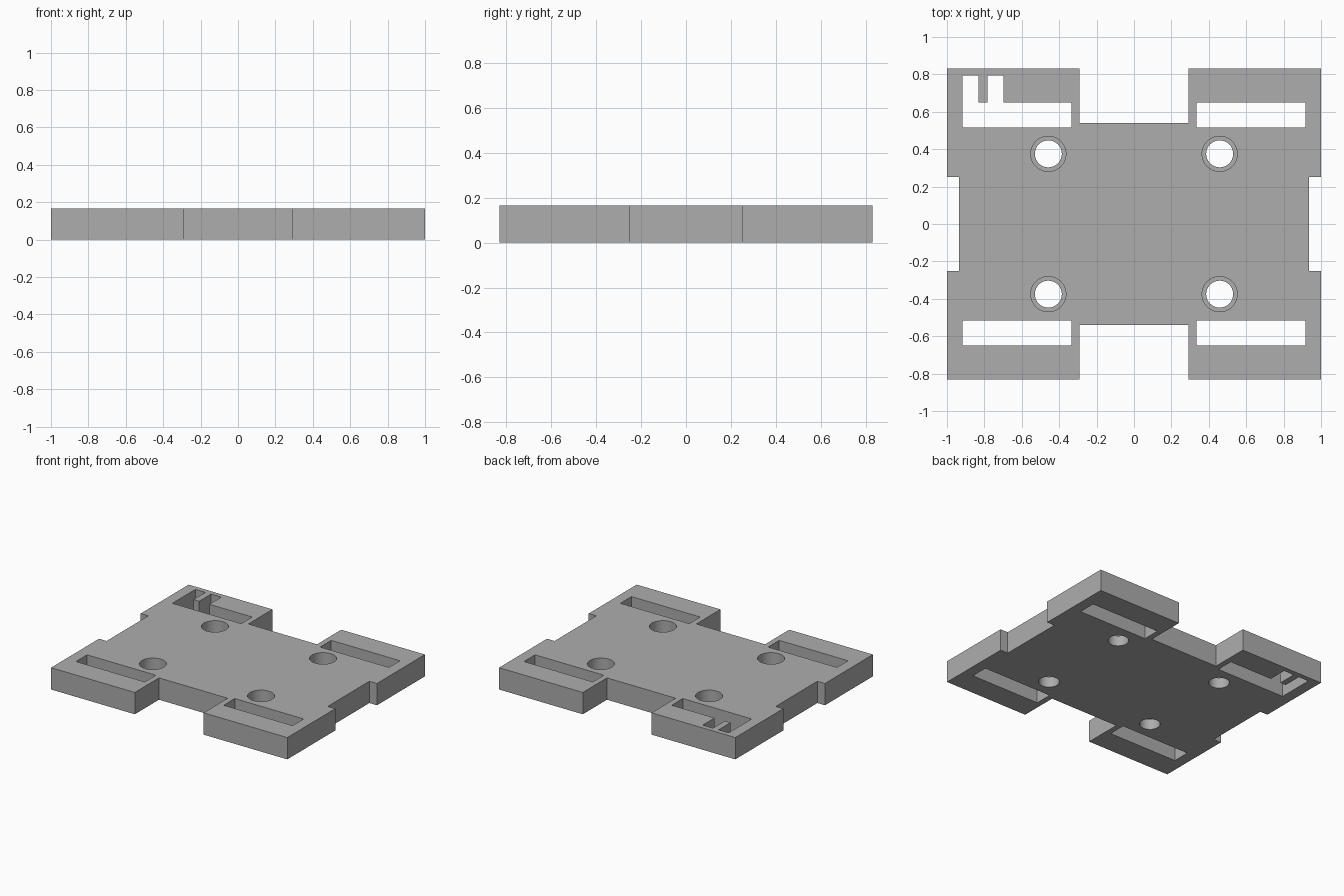
import bpy, bmesh
from mathutils import Matrix

cube = bpy.data.objects.get("Cube")
if cube:
    bpy.data.objects.remove(cube, do_unlink=True)

H = 0.167          # plate thickness
BORE_FLOOR = 0.08  # height of the counterbore ledge

grey = bpy.data.materials.new("plain grey")
grey.use_nodes = True
colour = (0.42, 0.42, 0.42, 1)
grey.diffuse_color = colour
grey.node_tree.nodes["Principled BSDF"].inputs["Base Color"].default_value = colour


def prism(name, outline, z0, z1):
    """Extrude a flat outline from z0 to z1."""
    bm = bmesh.new()
    face = bm.faces.new([bm.verts.new((x, y, z0)) for x, y in outline])
    top = bmesh.ops.extrude_face_region(bm, geom=[face])["geom"]
    verts = [v for v in top if isinstance(v, bmesh.types.BMVert)]
    bmesh.ops.translate(bm, verts=verts, vec=(0, 0, z1 - z0))
    return finish(name, bm)


def cylinder(name, x, y, r, z0, z1):
    bm = bmesh.new()
    bmesh.ops.create_cone(bm, cap_ends=True, segments=64, radius1=r, radius2=r,
                          depth=z1 - z0, matrix=Matrix.Translation((x, y, (z0 + z1) / 2)))
    return finish(name, bm)


def finish(name, bm):
    bmesh.ops.recalc_face_normals(bm, faces=bm.faces)
    mesh = bpy.data.meshes.new(name)
    bm.to_mesh(mesh)
    bm.free()
    mesh.materials.append(grey)
    obj = bpy.data.objects.new(name, mesh)
    bpy.context.collection.objects.link(obj)
    return obj


def rect(x0, x1, y0, y1):
    return [(x0, y0), (x1, y0), (x1, y1), (x0, y1)]


# Plate outline: one quarter, mirrored into the other three
quarter = [(0.936, 0.252), (1, 0.252), (1, 0.832), (0.291, 0.832), (0.291, 0.54)]
half = quarter + [(-x, y) for x, y in reversed(quarter)]
plate = prism("mounting_plate", half + [(-x, -y) for x, y in half], 0, H)

cutters = []
for sx in (-1, 1):
    for sy in (-1, 1):
        # Bolt hole with a wider counterbore from above
        hx, hy = sx * 0.458, sy * 0.375
        cutters.append(cylinder("bolt_hole", hx, hy, 0.072, -0.1, H + 0.1))
        cutters.append(cylinder("counterbore", hx, hy, 0.094, BORE_FLOOR, H + 0.1))
        # Strap slot; the back right one has two notches either side of a tab
        slot = rect(sx * 0.334, sx * 0.917, sy * 0.516, sy * 0.65)
        if sx < 0 and sy > 0:
            slot = [(-0.334, 0.516), (-0.334, 0.65), (-0.698, 0.65), (-0.698, 0.794),
                    (-0.784, 0.794), (-0.784, 0.65), (-0.832, 0.65), (-0.832, 0.794),
                    (-0.917, 0.794), (-0.917, 0.516)]
        cutters.append(prism("strap_slot", slot, -0.1, H + 0.1))

# Cut every opening, then discard the cutters
for cutter in cutters:
    mod = plate.modifiers.new("cut", 'BOOLEAN')
    mod.operation, mod.solver, mod.object = 'DIFFERENCE', 'EXACT', cutter
bpy.context.view_layer.update()
cut_mesh = bpy.data.meshes.new_from_object(
    plate.evaluated_get(bpy.context.evaluated_depsgraph_get()))
plate.modifiers.clear()
plate.data = cut_mesh
for cutter in cutters:
    bpy.data.objects.remove(cutter, do_unlink=True)

bpy.ops.object.select_all(action='DESELECT')
plate.select_set(True)
bpy.context.view_layer.objects.active = plate
bpy.ops.object.shade_smooth_by_angle()
